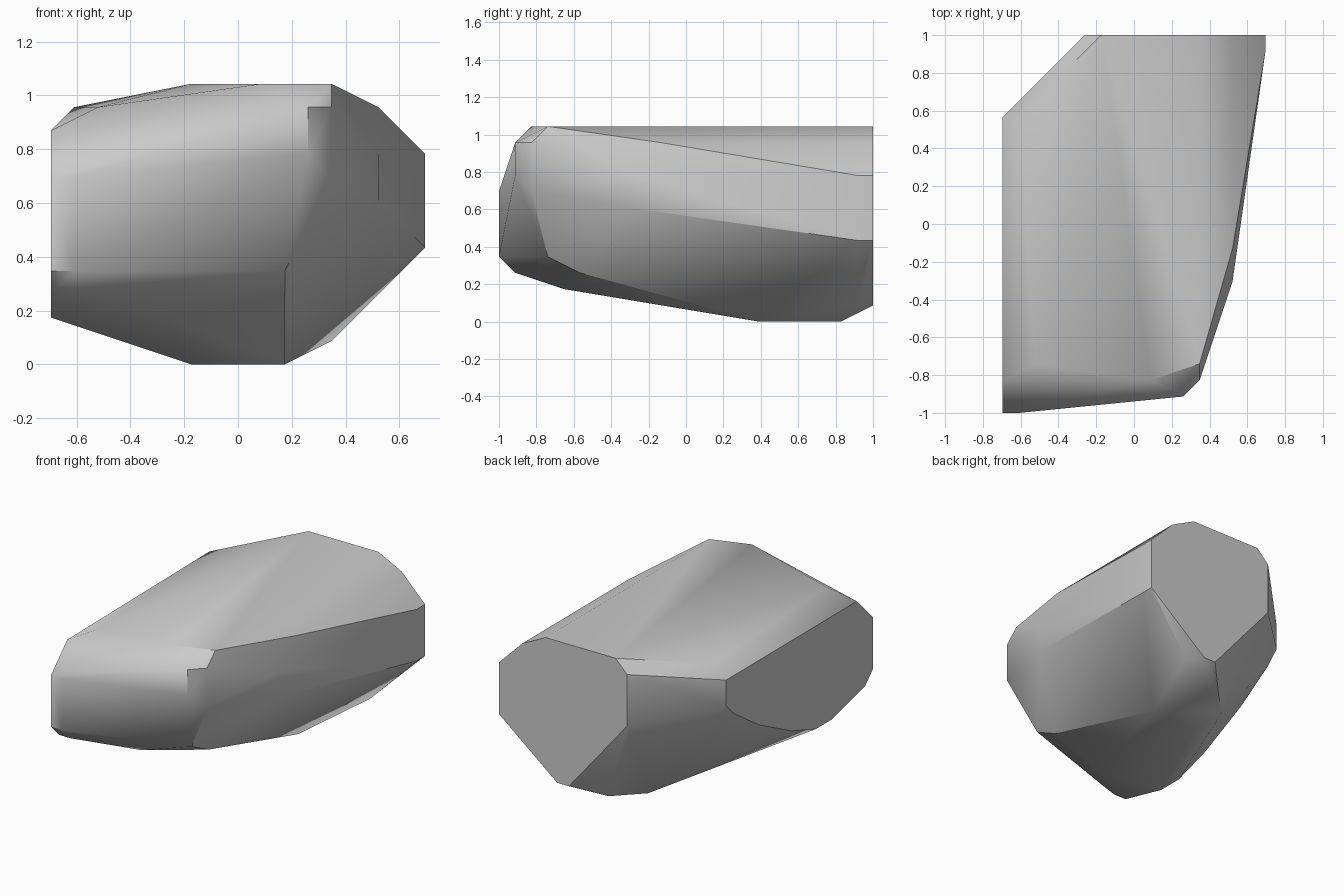
import bpy
import bmesh
import math
from mathutils import Vector

if "Cube" in bpy.data.objects:
    bpy.data.objects.remove(bpy.data.objects["Cube"], do_unlink=True)

STEP = 2 / 23          # modelling grid spacing
BACK, RIGHT, FLOOR = 23, -8, 0

# Outlines of the three flat sides, in grid steps
back_outline = [(4, 12), (6, 11), (8, 9), (8, 5), (3, 1), (2, 1),
                (-3, 7), (-3, 11), (-2, 12)]
right_outline = [(18, 10), (18, 8), (17, 7), (14, 5), (10, 3), (7, 2),
                 (5, 2), (1, 3), (0, 4), (0, 8), (2, 10)]
floor_outline = [(2, 21), (0, 21), (-2, 19), (-2, 16), (2, 16)]

# Corners of the rounded remainder
left_corners = [(8, 22, 9), (8, 22, 5), (4, 22, 1), (6, 10, 11),
                (6, 8, 9), (6, 8, 7), (4, 3, 12), (4, 2, 11), (4, 2, 8)]
front_corners = [(3, 1, 11), (3, 1, 9), (1, 2, 12), (-7, 0, 8), (-7, 0, 4),
                 (-7, 1, 3), (-3, 4, 2), (2, 3, 4), (2, 5, 3)]
top_corners = [(-7, 18, 11), (-6, 3, 11)]


def make_material(name, value):
    material = bpy.data.materials.new(name)
    material.use_nodes = True
    colour = (value, value, value, 1)
    material.diffuse_color = colour
    material.node_tree.nodes["Principled BSDF"].inputs["Base Color"].default_value = colour
    return material


def make_hull(name, corners, material):
    """Wrap a faceted convex skin around the given grid corners."""
    bm = bmesh.new()
    for x, y, z in corners:
        bm.verts.new(Vector((x, y - BACK / 2, z)) * STEP)
    hull = bmesh.ops.convex_hull(bm, input=bm.verts)
    loose = {v for v in hull["geom_interior"] + hull["geom_unused"]
             if isinstance(v, bmesh.types.BMVert)}
    bmesh.ops.delete(bm, geom=list(loose), context="VERTS")
    # Merge coplanar triangles into flat facets
    bmesh.ops.dissolve_limit(bm, angle_limit=math.radians(1),
                             verts=bm.verts, edges=bm.edges)
    bmesh.ops.recalc_face_normals(bm, faces=bm.faces)
    mesh = bpy.data.meshes.new(name)
    bm.to_mesh(mesh)
    bm.free()
    mesh.materials.append(material)
    obj = bpy.data.objects.new(name, mesh)
    bpy.context.collection.objects.link(obj)
    return obj


corners = [(x, BACK, z) for x, z in back_outline]
corners += [(RIGHT, y, z) for y, z in right_outline]
corners += [(x, y, FLOOR) for x, y in floor_outline]
corners += left_corners + front_corners + top_corners

rock = make_hull("faceted_block", corners, make_material("plain grey", 0.6))

# Soft facets with crisp main edges
bpy.ops.object.select_all(action="DESELECT")
rock.select_set(True)
bpy.context.view_layer.objects.active = rock
bpy.ops.object.shade_smooth_by_angle(angle=math.radians(30))
